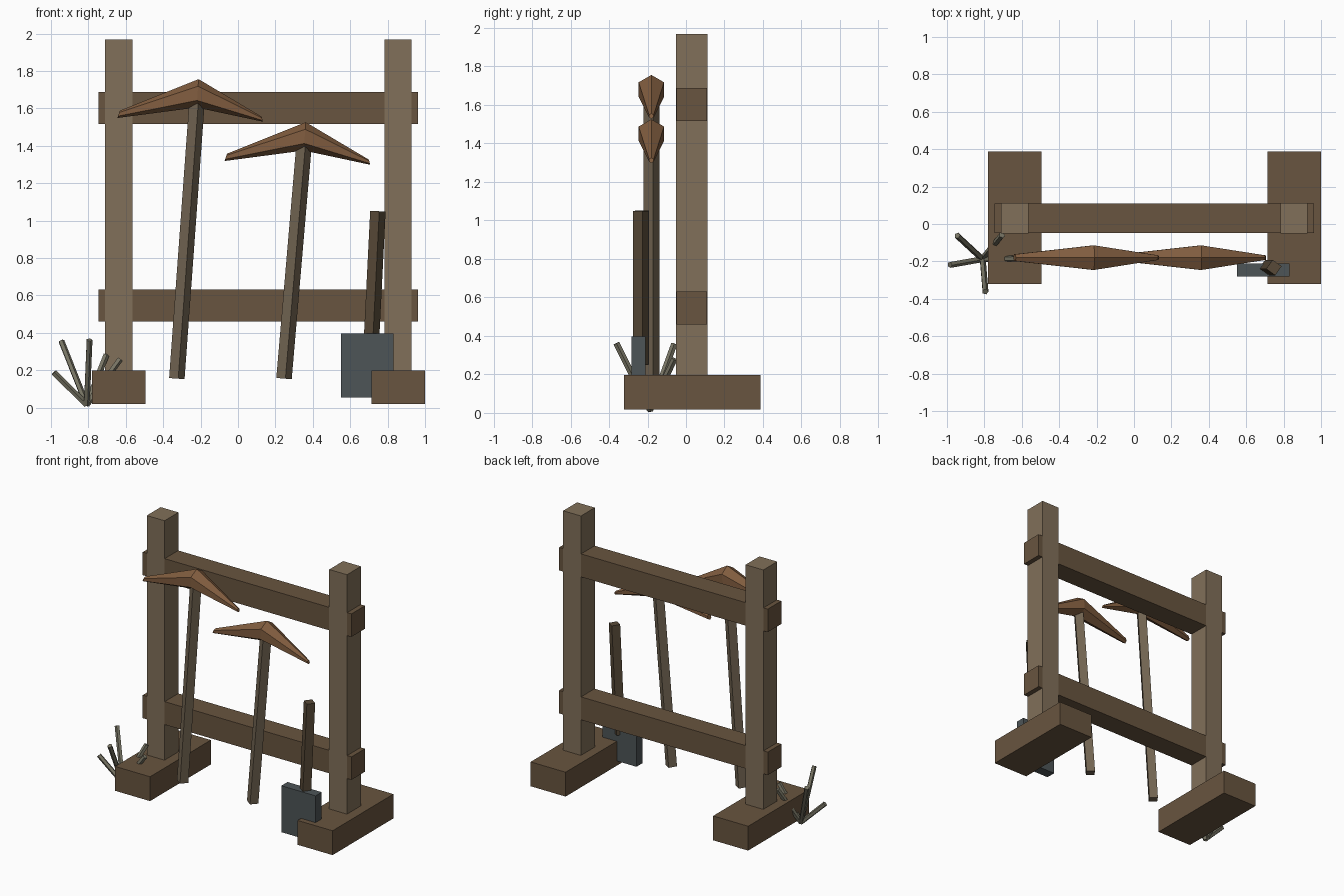
import bpy, bmesh, math
from mathutils import Vector

if "Cube" in bpy.data.objects:
    bpy.data.objects.remove(bpy.data.objects["Cube"])


def material(name, rgb):
    m = bpy.data.materials.new(name)
    m.diffuse_color = (*rgb, 1)
    m.use_nodes = True
    m.node_tree.nodes["Principled BSDF"].inputs["Base Color"].default_value = m.diffuse_color
    return m


POST = material("weathered wood", (0.22, 0.16, 0.10))
BEAM = material("dark beam wood", (0.14, 0.09, 0.05))
HANDLE = material("handle wood", (0.17, 0.13, 0.085))
DARK = material("dark handle wood", (0.10, 0.07, 0.04))
RUST = material("rusty iron", (0.22, 0.11, 0.05))
STEEL = material("dull steel", (0.075, 0.09, 0.095))
STRAW = material("dry grass", (0.19, 0.18, 0.13))


def finish(bm, name, mat):
    bmesh.ops.recalc_face_normals(bm, faces=bm.faces[:])
    me = bpy.data.meshes.new(name)
    bm.to_mesh(me)
    bm.free()
    me.materials.append(mat)
    ob = bpy.data.objects.new(name, me)
    bpy.context.collection.objects.link(ob)
    return ob


def box(name, lo, hi, mat):
    bm = bmesh.new()
    bmesh.ops.create_cube(bm, size=1)
    for v in bm.verts:
        v.co = Vector([lo[i] + (v.co[i] + 0.5) * (hi[i] - lo[i]) for i in range(3)])
    return finish(bm, name, mat)


def loft(bm, rings):
    """Skin a list of point rings and cap both ends."""
    vs = [[bm.verts.new(p) for p in r] for r in rings]
    n = len(vs[0])
    for a, b in zip(vs, vs[1:]):
        for i in range(n):
            j = (i + 1) % n
            bm.faces.new((a[i], a[j], b[j], b[i]))
    bm.faces.new(vs[0][::-1])
    bm.faces.new(vs[-1])


def stick(bm, a, b, radius, sides, phase=0.0):
    a, b = Vector(a), Vector(b)
    d = (b - a).normalized()
    u = (Vector((1, 0, 0)) - d * d.x).normalized()
    w = d.cross(u)
    angles = [phase + math.tau * i / sides for i in range(sides)]
    loft(bm, [[c + radius * (u * math.cos(t) + w * math.sin(t)) for t in angles]
              for c in (a, b)])


def handle(name, a, b, mat):
    bm = bmesh.new()
    stick(bm, a, b, 0.042, 4, math.radians(10))
    return finish(bm, name, mat)


def pick_head(name, x, z, y):
    """Six-sided head, thick in the middle and tapering to drooping tips."""
    bm = bmesh.new()
    rings = []
    for dx, dz, r, lean in ((-0.422, -0.112, 0.021, 0.35), (0, 0, 0.076, 0.07),
                            (0.346, -0.138, 0.014, -0.25)):
        up = Vector((-lean if dx else lean, 0, 1)).normalized()
        if dx:
            up = Vector((-lean * -1, 0, 1)).normalized()
        c = Vector((x + dx, y, z + dz))
        rings.append([c + r * (up * math.cos(t) + Vector((0, 1, 0)) * math.sin(t))
                      for t in [math.tau * i / 6 for i in range(6)]])
    loft(bm, rings)
    return finish(bm, name, RUST)


# Rack frame: feet, posts and rails
for side, fx, px in (("left", -0.78, -0.71), ("right", 0.713, 0.782)):
    box(side + "_foot", (fx, -0.322, 0.018), (fx + 0.286, 0.388, 0.198), BEAM)
    box(side + "_post", (px, -0.051, 0.10), (px + 0.145, 0.111, 1.968), POST)
for level, z in (("lower", 0.46), ("upper", 1.517)):
    box(level + "_rail", (-0.745, -0.049, z), (0.962, 0.109, z + 0.17), BEAM)

# Two leaning pickaxes
for i, (x0, x1, z1) in enumerate(((-0.327, -0.216, 1.68), (0.246, 0.357, 1.45)), 1):
    handle(f"pickaxe_handle_{i}", (x0, -0.18, 0.155), (x1, -0.18, z1), HANDLE)
    pick_head(f"pickaxe_head_{i}", x1, z1, -0.18)

# Shovel
handle("shovel_handle", (0.708, -0.233, 0.25), (0.748, -0.233, 1.05), DARK)
box("shovel_blade", (0.552, -0.282, 0.053), (0.832, -0.21, 0.396), STEEL)

# Dry grass tuft beside the left foot
bm = bmesh.new()
for tip in ((-0.985, -0.218, 0.187), (-0.945, -0.062, 0.356), (-0.795, -0.362, 0.362),
            (-0.705, -0.06, 0.28), (-0.63, -0.185, 0.26)):
    stick(bm, (-0.81, -0.187, 0.015), tip, 0.017, 5)
finish(bm, "grass_tuft", STRAW)
